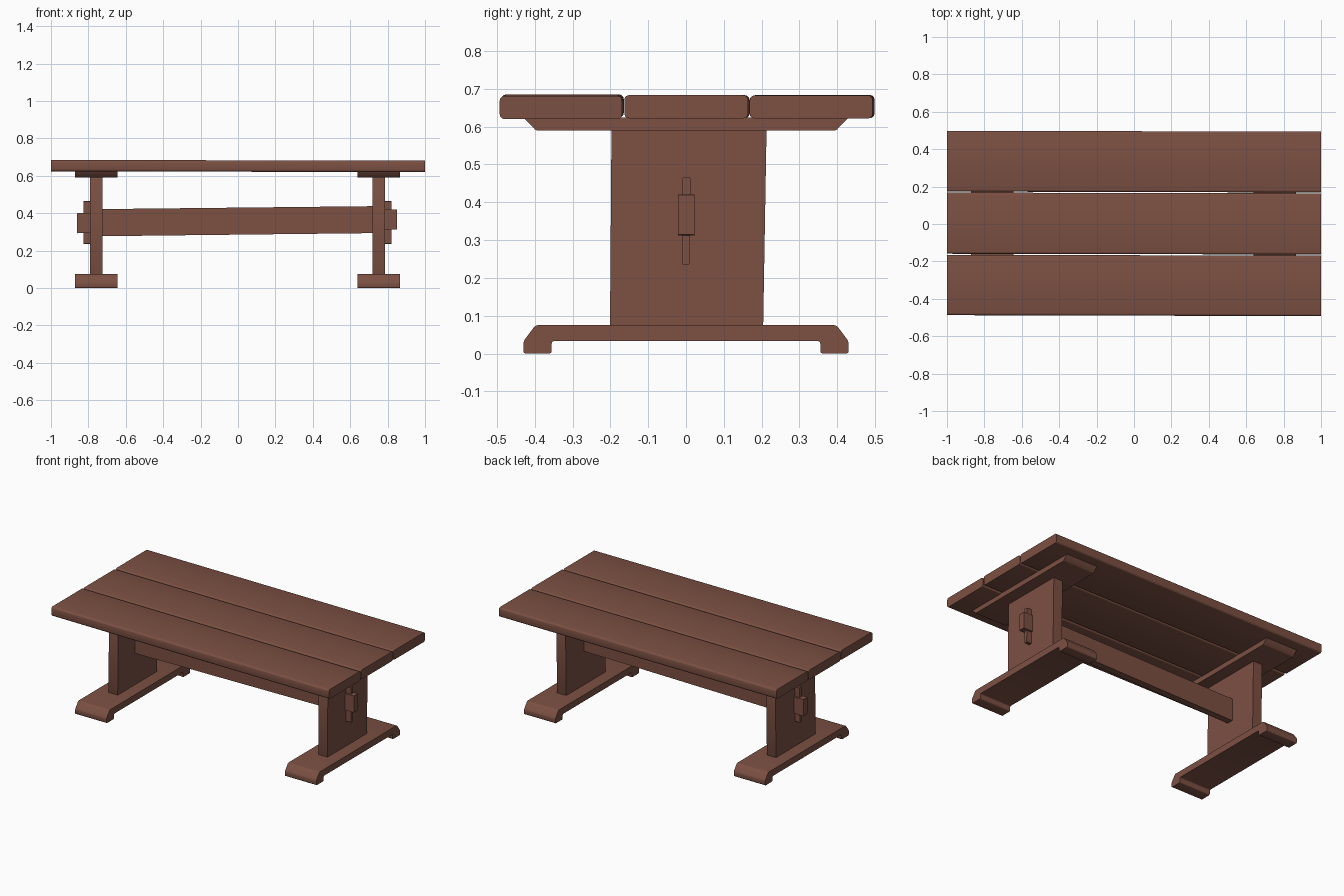
import bpy, bmesh
from math import radians
from mathutils import Vector

if "Cube" in bpy.data.objects:
    bpy.data.objects.remove(bpy.data.objects["Cube"])

wood = bpy.data.materials.new("brown_wood")
wood.diffuse_color = (0.2, 0.08, 0.055, 1)
wood.use_nodes = True
wood.node_tree.nodes["Principled BSDF"].inputs["Base Color"].default_value = wood.diffuse_color


def prism(name, profile, start, end, axis="x", bevel=0.0, segments=3, rot=(0, 0, 0), center=(0, 0, 0)):
    """Extrude a (y, z) profile along x, or an (x, z) profile along y, rounding the long edges."""
    def place(t, p):
        co = (t, p[0], p[1]) if axis == "x" else (p[0], t, p[1])
        return Vector(co) - Vector(center)

    bm = bmesh.new()
    a = [bm.verts.new(place(start, p)) for p in profile]
    b = [bm.verts.new(place(end, p)) for p in profile]
    n = len(profile)
    bm.faces.new(a)
    bm.faces.new(b[::-1])
    for i in range(n):
        j = (i + 1) % n
        bm.faces.new((a[i], b[i], b[j], a[j]))
    bmesh.ops.recalc_face_normals(bm, faces=bm.faces[:])
    if bevel:
        edges = [bm.edges.get((a[i], b[i])) for i in range(n)]
        bmesh.ops.bevel(bm, geom=edges, offset=bevel, segments=segments,
                        profile=0.5, affect="EDGES", clamp_overlap=True)
    mesh = bpy.data.meshes.new(name)
    bm.to_mesh(mesh)
    bm.free()
    ob = bpy.data.objects.new(name, mesh)
    bpy.context.collection.objects.link(ob)
    ob.location = center
    ob.rotation_euler = rot
    mesh.materials.append(wood)
    bpy.ops.object.select_all(action="DESELECT")
    ob.select_set(True)
    bpy.context.view_layer.objects.active = ob
    bpy.ops.object.shade_smooth_by_angle(angle=radians(35))
    return ob


def rect(u0, u1, v0, v1):
    return [(u0, v0), (u1, v0), (u1, v1), (u0, v1)]


# Table top: three slightly uneven planks with rounded long edges
planks = [("front_plank", -0.49, -0.167, 0.002, -0.0025),
          ("middle_plank", -0.161, 0.166, 0.0, -0.002),
          ("back_plank", 0.171, 0.496, 0.0005, -0.0025)]
for name, y0, y1, tilt, turn in planks:
    prism(name, rect(y0, y1, 0.622, 0.683), -1, 1, bevel=0.012,
          rot=(0, tilt, turn), center=(0, (y0 + y1) / 2, 0.65))

# Half profiles for the feet and the battens, mirrored across y = 0
foot_half = [(0.355, 0.033), (0.355, 0.0), (0.43, 0.0), (0.43, 0.032), (0.398, 0.075)]
batten_half = [(0.397, 0.59), (0.43, 0.624)]


def mirrored(half):
    return half + [(-y, z) for y, z in reversed(half)]


# Trestles: foot, upright board, batten and locking peg on each side
for side, s, shift in (("left", -1, -0.003), ("right", 1, -0.003)):
    xs = sorted((s * 0.642 + shift, s * 0.868 + shift))
    prism(side + "_foot", mirrored(foot_half), *xs, bevel=0.007)
    prism(side + "_batten", mirrored(batten_half), *xs, bevel=0.003, segments=2)
    xs = sorted((s * 0.722 + shift, s * 0.788 + shift))
    prism(side + "_upright", [(-0.201, 0.07), (0.204, 0.07), (0.213, 0.595), (-0.197, 0.595)],
          *xs, bevel=0.003, segments=2)
    xs = sorted((s * 0.786 + shift, s * 0.823 + shift))
    prism(side + "_peg", [(-0.011, 0.236), (0.010, 0.236), (0.012, 0.465), (-0.010, 0.465)],
          *xs, bevel=0.002, segments=1)

# Stretcher beam with a narrower tenon passing through each upright
beam = [(-0.75, 0.277), (0.745, 0.294), (0.745, 0.312), (0.85, 0.313), (0.85, 0.421),
        (0.745, 0.420), (0.745, 0.438), (-0.75, 0.422), (-0.75, 0.402), (-0.86, 0.401),
        (-0.86, 0.293), (-0.75, 0.294)]
prism("stretcher_beam", beam, -0.021, 0.022, axis="y", bevel=0.002, segments=1)
